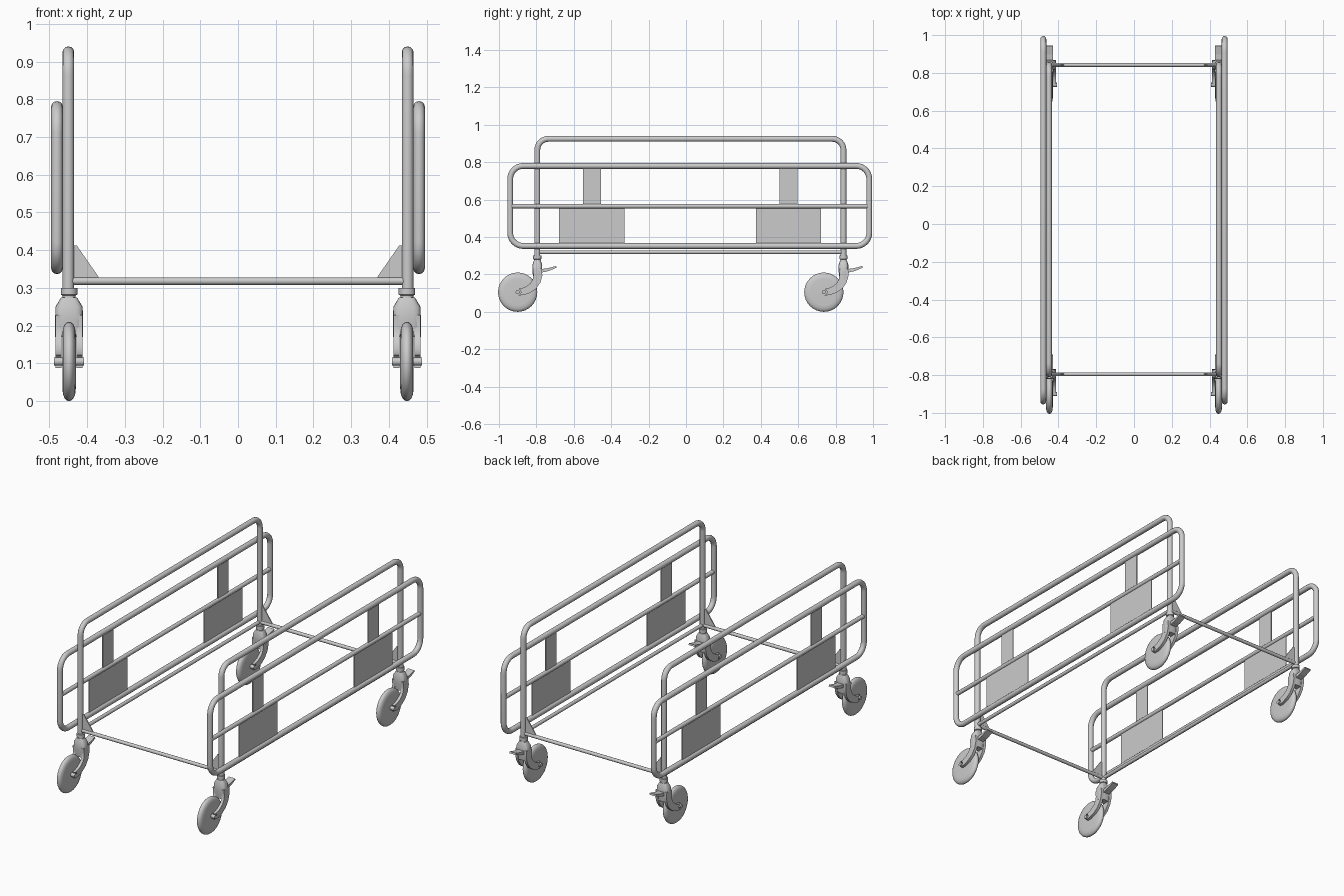
import bpy, bmesh, math
from mathutils import Vector, Matrix

cube = bpy.data.objects.get("Cube")
if cube:
    bpy.data.objects.remove(cube, do_unlink=True)

metal = bpy.data.materials.new("grey metal")
metal.use_nodes = True
GREY = (0.6, 0.6, 0.6, 1)
metal.diffuse_color = GREY
metal.node_tree.nodes["Principled BSDF"].inputs["Base Color"].default_value = GREY


def finish(obj, smooth=True):
    bpy.ops.object.select_all(action='DESELECT')
    obj.select_set(True)
    bpy.context.view_layer.objects.active = obj
    if obj.type == 'CURVE':
        bpy.ops.object.convert(target='MESH')
        obj = bpy.context.object
    obj.data.materials.clear()
    obj.data.materials.append(metal)
    if smooth:
        bpy.ops.object.shade_smooth_by_angle(angle=math.radians(40))
    return obj


def from_bmesh(name, bm, smooth=True):
    bmesh.ops.recalc_face_normals(bm, faces=bm.faces)
    mesh = bpy.data.meshes.new(name)
    bm.to_mesh(mesh)
    bm.free()
    obj = bpy.data.objects.new(name, mesh)
    bpy.context.collection.objects.link(obj)
    return finish(obj, smooth)


def tube(name, points, radius, closed=False):
    curve = bpy.data.curves.new(name, 'CURVE')
    curve.dimensions = '3D'
    curve.bevel_depth = radius
    curve.bevel_resolution = 4
    curve.use_fill_caps = not closed
    spline = curve.splines.new('POLY')
    spline.points.add(len(points) - 1)
    for p, co in zip(spline.points, points):
        p.co = (*co, 1)
    spline.use_cyclic_u = closed
    obj = bpy.data.objects.new(name, curve)
    bpy.context.collection.objects.link(obj)
    return finish(obj)


def corner(x, y, z, r, start):
    """Quarter arc in the side plane, centred on (y, z)."""
    angles = [math.radians(start + 90 * i / 8) for i in range(9)]
    return [(x, y + r * math.cos(a), z + r * math.sin(a)) for a in angles]


def slab(name, outline, depth, smooth=False):
    """Flat outline of 3D points, extruded evenly both ways along depth."""
    bm = bmesh.new()
    d = Vector(depth)
    face = bm.faces.new([bm.verts.new(Vector(p) - d / 2) for p in outline])
    new = bmesh.ops.extrude_face_region(bm, geom=[face])["geom"]
    bmesh.ops.translate(bm, vec=d, verts=[v for v in new if isinstance(v, bmesh.types.BMVert)])
    return from_bmesh(name, bm, smooth)


def lathe(name, profile, matrix):
    """Spin (radius, height) pairs about z, then place with matrix."""
    bm = bmesh.new()
    verts = [bm.verts.new((r, 0, h)) for r, h in profile]
    edges = [bm.edges.new(pair) for pair in zip(verts, verts[1:])]
    bmesh.ops.spin(bm, geom=verts + edges, cent=(0, 0, 0), axis=(0, 0, 1),
                   angle=math.tau, steps=32)
    bmesh.ops.remove_doubles(bm, verts=bm.verts, dist=0.0001)
    bm.transform(matrix)
    return from_bmesh(name, bm)


FRONT, BACK = -0.795, 0.842
FRAME_X, RAIL_X = 0.45, 0.48


def caster(label, x, y):
    turn = Matrix.Rotation(math.pi / 2, 4, 'Y')
    hub = (x, y - 0.105, 0.105)
    # wheel with rounded tyre
    half = [(0, 0.015), (0.07, 0.018), (0.088, 0.016), (0.099, 0.011), (0.104, 0.005)]
    rim = half + [(0.105, 0)] + [(r, -h) for r, h in reversed(half)]
    lathe(label + "_wheel", rim, Matrix.Translation(hub) @ turn)
    # axle with bolt ends
    lathe(label + "_axle", [(0, -0.04), (0.011, -0.04), (0.011, 0.04), (0, 0.04)],
          Matrix.Translation(hub) @ turn)
    # stem collar and swivel neck
    lathe(label + "_swivel", [(0, 0.25), (0.017, 0.25), (0.017, 0.28), (0.022, 0.282),
                              (0.022, 0.3), (0, 0.3)], Matrix.Translation((x, y, 0)))
    # fork crown, rounded rings narrowing to the neck
    bm = bmesh.new()
    rings = []
    for z, hx, hy in ((0.17, 0.037, 0.02), (0.215, 0.037, 0.026),
                      (0.25, 0.036, 0.026), (0.275, 0.021, 0.018)):
        ring = []
        for i in range(20):
            a = math.tau * i / 20
            c, s = math.cos(a), math.sin(a)
            ring.append(bm.verts.new((x + hx * math.copysign(abs(c) ** 0.6, c),
                                      y + hy * math.copysign(abs(s) ** 0.6, s), z)))
        rings.append(ring)
    for low, high in zip(rings, rings[1:]):
        for i in range(20):
            j = (i + 1) % 20
            bm.faces.new((low[i], low[j], high[j], high[i]))
    bm.faces.new(rings[0])
    bm.faces.new(rings[-1])
    from_bmesh(label + "_fork_crown", bm)
    # curved fork arms ending in round eyes at the axle
    path = [Vector(p) for p in ((0, 0.23), (0.003, 0.195), (-0.004, 0.165),
                                (-0.022, 0.138), (-0.05, 0.118), (-0.08, 0.107), (-0.105, 0.105))]
    left, right = [], []
    for i, p in enumerate(path):
        way = (path[min(i + 1, 6)] - path[max(i - 1, 0)]).normalized()
        side = Vector((-way.y, way.x)) * (0.025 - 0.0013 * i)
        left.append(p + side)
        right.append(p - side)
    start = math.atan2(*reversed(left[-1] - path[-1]))
    eye = [path[-1] + 0.0172 * Vector((math.cos(start + a), math.sin(start + a)))
           for a in (math.pi * k / 8 for k in range(1, 8))]
    outline = left + eye + right[::-1]
    for s in (-1, 1):
        slab(label + "_fork_arm", [(x + s * 0.028, y + p.x, p.y) for p in outline],
             (0.016, 0, 0), True)
    # brake pedal
    slab(label + "_brake_pedal", [(x, y + 0.015, 0.208), (x, y + 0.06, 0.218),
                                  (x, y + 0.103, 0.236), (x, y + 0.1, 0.245),
                                  (x, y + 0.055, 0.233), (x, y + 0.015, 0.228)],
         (0.04, 0, 0))


for s, side in ((1, "left"), (-1, "right")):
    fx, rx = s * FRAME_X, s * RAIL_X
    # tall hoop
    r = 0.06
    hoop = [(fx, BACK, 0.28)] + corner(fx, BACK - r, 0.925 - r, r, 0)
    hoop += corner(fx, FRONT + r, 0.925 - r, r, 90) + [(fx, FRONT, 0.28)]
    tube(side + "_frame_hoop", hoop, 0.0155)
    tube(side + "_lower_bar", [(fx, FRONT, 0.319), (fx, BACK, 0.319)], 0.01)
    # outer guard rail loop with middle bar
    y0, y1, z0, z1, r = -0.94, 0.98, 0.352, 0.78, 0.07
    loop = []
    for y, z, a in ((y1 - r, z1 - r, 0), (y0 + r, z1 - r, 90),
                    (y0 + r, z0 + r, 180), (y1 - r, z0 + r, 270)):
        loop += corner(rx, y, z, r, a)
    tube(side + "_guard_rail", loop, 0.0155, True)
    tube(side + "_middle_rail", [(rx, y0, 0.565), (rx, y1, 0.565)], 0.012)
    # sheet panels between the rails
    for yc, end in ((-0.503, "front"), (0.548, "back")):
        for part, w, low, high in (("strip", 0.049, 0.565, 0.78), ("panel", 0.175, 0.352, 0.56)):
            slab(f"{side}_{end}_{part}", [(rx, yc - w, low), (rx, yc + w, low),
                                         (rx, yc + w, high), (rx, yc - w, high)], (0.005, 0, 0))
    # corner gussets and casters
    for y, end in ((FRONT, "front"), (BACK, "back")):
        slab(f"{side}_{end}_gusset", [(s * 0.445, y, 0.32), (s * 0.37, y, 0.32),
                                      (s * 0.37, y, 0.33), (s * 0.428, y, 0.413),
                                      (s * 0.445, y, 0.413)], (0, 0.006, 0))
        caster(f"{side}_{end}", s * 0.448, y)

# cross bars joining the two sides
for y, end in ((FRONT, "front"), (BACK, "back")):
    tube(end + "_cross_bar", [(-FRAME_X, y, 0.318), (FRAME_X, y, 0.318)], 0.01)
